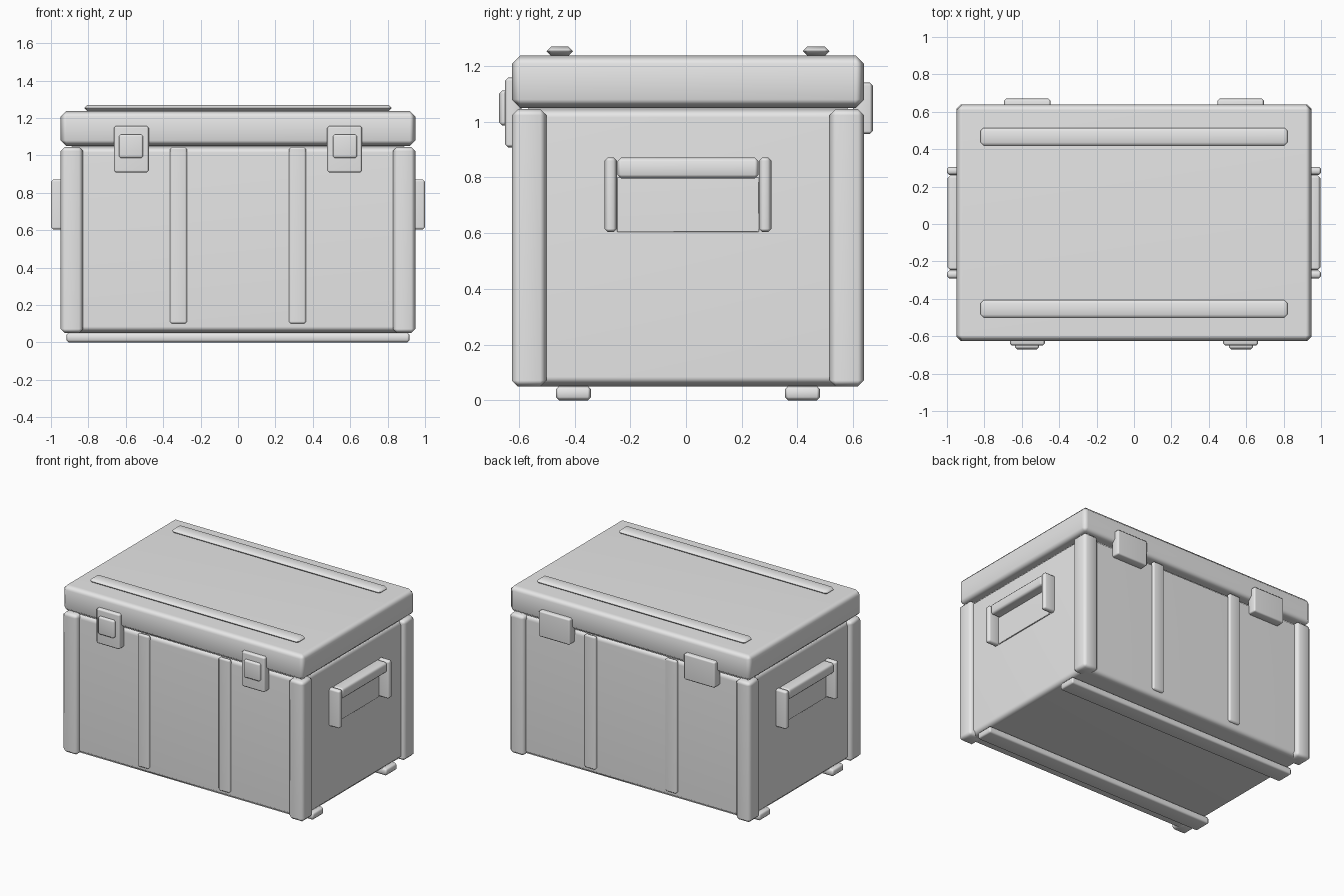
import bpy, bmesh
from mathutils import Vector

if "Cube" in bpy.data.objects:
    bpy.data.objects.remove(bpy.data.objects["Cube"], do_unlink=True)

grey = bpy.data.materials.new("case_grey")
grey.use_nodes = True
COLOUR = (0.8, 0.8, 0.8, 1)
grey.diffuse_color = COLOUR
grey.node_tree.nodes["Principled BSDF"].inputs["Base Color"].default_value = COLOUR


def box(name, x, y, z, bevel):
    """Chamfered box from three (low, high) ranges."""
    lo, hi = (Vector(c) for c in zip(x, y, z))
    mid, size = (lo + hi) / 2, hi - lo
    bm = bmesh.new()
    bmesh.ops.create_cube(bm, size=1)
    bmesh.ops.scale(bm, vec=size, verts=bm.verts)
    bmesh.ops.bevel(bm, geom=bm.edges[:], offset=bevel, segments=1,
                    profile=0.5, affect='EDGES')
    for f in bm.faces:
        f.smooth = True
    me = bpy.data.meshes.new(name)
    bm.to_mesh(me)
    bm.free()
    me.materials.append(grey)
    ob = bpy.data.objects.new(name, me)
    ob.location = mid
    bpy.context.collection.objects.link(ob)
    # Flat main faces with soft chamfers
    ob.modifiers.new("soft_chamfer", 'WEIGHTED_NORMAL')
    return ob


def span(centre, width):
    return (centre - width / 2, centre + width / 2)


def side_span(side, inner, outer):
    return tuple(sorted((side * inner, side * outer)))


MID = 0.007  # depth centre of the case

# Main shell and lid
box("body", (-0.92, 0.92), (MID - 0.605, MID + 0.605), (0.05, 1.05), 0.035)
box("lid", (-0.948, 0.948), (MID - 0.632, MID + 0.632), (1.05, 1.238), 0.03)

for sy, end in ((-1, "front"), (1, "back")):
    # Lid rails and floor skids
    box(f"{end}_lid_rail", (-0.82, 0.82), span(MID + sy * 0.46, 0.094),
        (1.236, 1.27), 0.016)
    box(f"{end}_skid", (-0.917, 0.917), span(MID + sy * 0.411, 0.126),
        (0, 0.052), 0.012)
    for sx, side in ((1, "left"), (-1, "right")):
        # Corner posts and wall ribs
        post_y = sorted((MID + sy * 0.508, MID + sy * 0.632))
        box(f"{end}_{side}_post", side_span(sx, 0.828, 0.948), post_y,
            (0.05, 1.045), 0.022)
        rib_y = sorted((MID + sy * 0.59, MID + sy * 0.624))
        box(f"{end}_{side}_rib", span(sx * 0.318, 0.092), rib_y,
            (0.1, 1.045), 0.012)

for sx, side in ((1, "left"), (-1, "right")):
    # Front latch: plate with a raised catch
    box(f"{side}_latch_plate", span(sx * 0.57, 0.186), (-0.65, -0.59),
        (0.908, 1.158), 0.011)
    box(f"{side}_latch_catch", span(sx * 0.572, 0.13), (-0.67, -0.635),
        (0.986, 1.112), 0.011)
    # Back hinge
    box(f"{side}_hinge", span(sx * 0.57, 0.248), (0.6, 0.67),
        (0.955, 1.14), 0.011)
    # Carry handle: recessed plate, grip and two end brackets
    box(f"{side}_handle_plate", side_span(sx, 0.9, 0.928), span(MID, 0.51),
        (0.604, 0.8), 0.003)
    box(f"{side}_handle_grip", side_span(sx, 0.91, 0.996), span(MID, 0.507),
        (0.796, 0.872), 0.014)
    for sy, end in ((-1, "front"), (1, "back")):
        box(f"{side}_{end}_handle_bracket", side_span(sx, 0.905, 1.0),
            span(MID + sy * 0.277, 0.044), (0.604, 0.872), 0.012)
